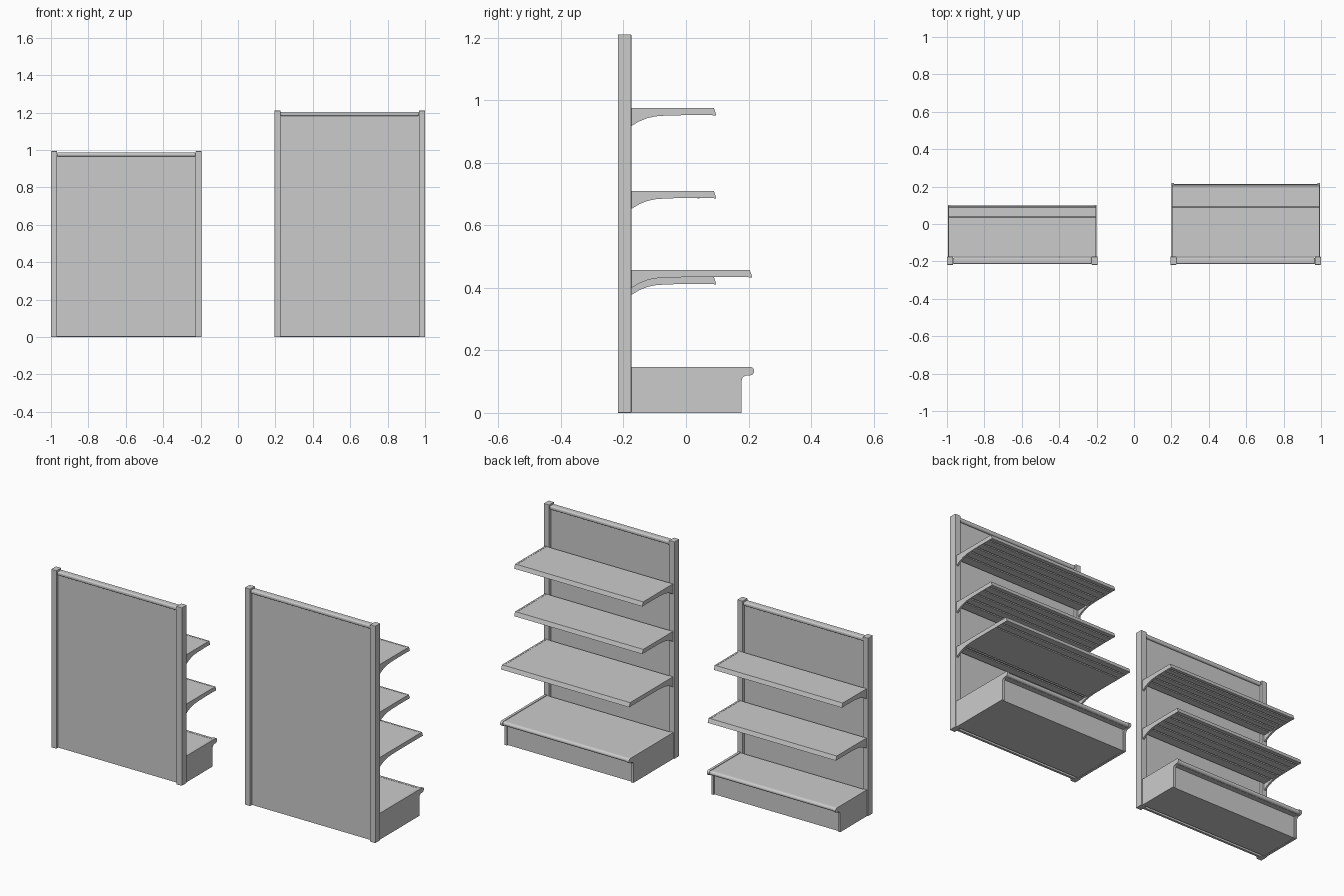
import bpy, bmesh, math

if "Cube" in bpy.data.objects:
    bpy.data.objects.remove(bpy.data.objects["Cube"])

BACK, FRONT = -0.218, -0.175   # post depth range
HALF = 0.403                   # half width of one bay


def prism(name, pts, x0, x1, smooth=False):
    """Extrude a (y, z) profile along x."""
    bm = bmesh.new()
    a = [bm.verts.new((x0, y, z)) for y, z in pts]
    b = [bm.verts.new((x1, y, z)) for y, z in pts]
    n = len(pts)
    bm.faces.new(a)
    bm.faces.new(b[::-1])
    for i in range(n):
        j = (i + 1) % n
        bm.faces.new((a[i], b[i], b[j], a[j]))
    bmesh.ops.recalc_face_normals(bm, faces=bm.faces[:])
    me = bpy.data.meshes.new(name)
    bm.to_mesh(me)
    bm.free()
    ob = bpy.data.objects.new(name, me)
    bpy.context.collection.objects.link(ob)
    if smooth:
        bpy.context.view_layer.objects.active = ob
        bpy.ops.object.select_all(action='DESELECT')
        ob.select_set(True)
        bpy.ops.object.shade_smooth_by_angle(angle=math.radians(35))
    return ob


def rect(y0, y1, z0, z1):
    return [(y0, z0), (y1, z0), (y1, z1), (y0, z1)]


def arc(cy, cz, r, a0, a1, n=6):
    return [(cy + r * math.cos(math.radians(a0 + (a1 - a0) * i / n)),
             cz + r * math.sin(math.radians(a0 + (a1 - a0) * i / n)))
            for i in range(n + 1)]


def bevel(ob, w, seg=2):
    m = ob.modifiers.new("bevel", 'BEVEL')
    m.width, m.segments = w, seg


def shelf(tag, cx, front, top):
    h = HALF - 0.008
    low = top - 0.023
    # deck with grooved underside
    pts = [(FRONT, top - 0.001), (FRONT, low)]
    deep = front > 0.15
    grooves = (0.12, 0.16, 0.78, 0.9) if deep else (0.2, 0.38, 0.56, 0.74, 0.9)
    for f in grooves:
        y = FRONT + f * (front - FRONT)
        pts += [(y - 0.004, low), (y - 0.003, low + 0.006),
                (y + 0.003, low + 0.006), (y + 0.004, low)]
    pts += [(front - 0.014, low), (front - 0.014, top - 0.001)]
    prism(tag + "_deck", pts, cx - h + 0.008, cx + h - 0.008)
    # slanted front price rail
    prism(tag + "_price_rail",
          [(front - 0.016, top), (front - 0.008, top), (front, low),
           (front - 0.002, low - 0.001), (front - 0.016, low)], cx - h, cx + h)
    # curved end brackets
    br = [(FRONT, top), (FRONT, top - 0.058), (-0.15, top - 0.043), (-0.125, top - 0.033),
          (-0.10, top - 0.027), (-0.06, top - 0.024), (0.0, low),
          (front - 0.014, low), (front - 0.014, top)]
    for s, side in ((-1, "left"), (1, "right")):
        prism(f"{tag}_bracket_{side}", br, cx + s * (h - 0.01), cx + s * h, True)


def base(tag, cx, front):
    h = HALF - 0.006
    body, top, r = front - 0.04, 0.147, 0.0135
    # end plates: overhanging round nose with a cove beneath it
    end = ([(FRONT, 0), (body, 0)]
           + arc(body + 0.018, 0.102, 0.018, 180, 90)
           + arc(front - r, top - r, r, -90, 90, 8)
           + [(FRONT, top)])
    for s, side in ((-1, "left"), (1, "right")):
        prism(f"{tag}_base_end_{side}", end, cx + s * (h - 0.014), cx + s * h, True)
    w = h - 0.012
    # plinth box with flat kick face, and the deck over it
    prism(tag + "_kick_box", rect(FRONT, body - 0.006, 0.001, 0.122), cx - w, cx + w)
    prism(tag + "_base_deck", rect(FRONT, front - 0.018, 0.121, top - 0.003), cx - w, cx + w)
    # rounded bumper strip along the front edge
    q = r - 0.002
    prism(tag + "_base_bumper",
          [(front - 0.026, top - r - q)] + arc(front - q - 0.004, top - r, q, -90, 90, 8)
          + [(front - 0.026, top - r + q)], cx - w, cx + w, True)


def bay(tag, cx, height, base_front, shelves):
    # uprights
    for s, side in ((-1, "left"), (1, "right")):
        a, b = cx + s * (HALF - 0.033), cx + s * HALF
        bevel(prism(f"{tag}_post_{side}", rect(BACK, FRONT, 0, height), a, b), 0.002)
    # thin back panel set deep between the posts, under a rounded top rail
    w = HALF - 0.032
    prism(tag + "_back_panel", rect(-0.203, -0.190, 0.002, height - 0.015),
          cx - w, cx + w)
    bevel(prism(tag + "_top_rail", rect(BACK + 0.004, FRONT - 0.003, height - 0.028, height - 0.006),
                cx - w, cx + w), 0.008, 4)
    base(tag, cx, base_front)
    for i, (front, top) in enumerate(shelves):
        shelf(f"{tag}_shelf_{i + 1}", cx, front, top)


bay("short_bay", -0.597, 0.993, 0.102, [(0.097, 0.435), (0.044, 0.71)])
bay("tall_bay", 0.597, 1.21, 0.218, [(0.212, 0.457), (0.097, 0.71), (0.097, 0.975)])
